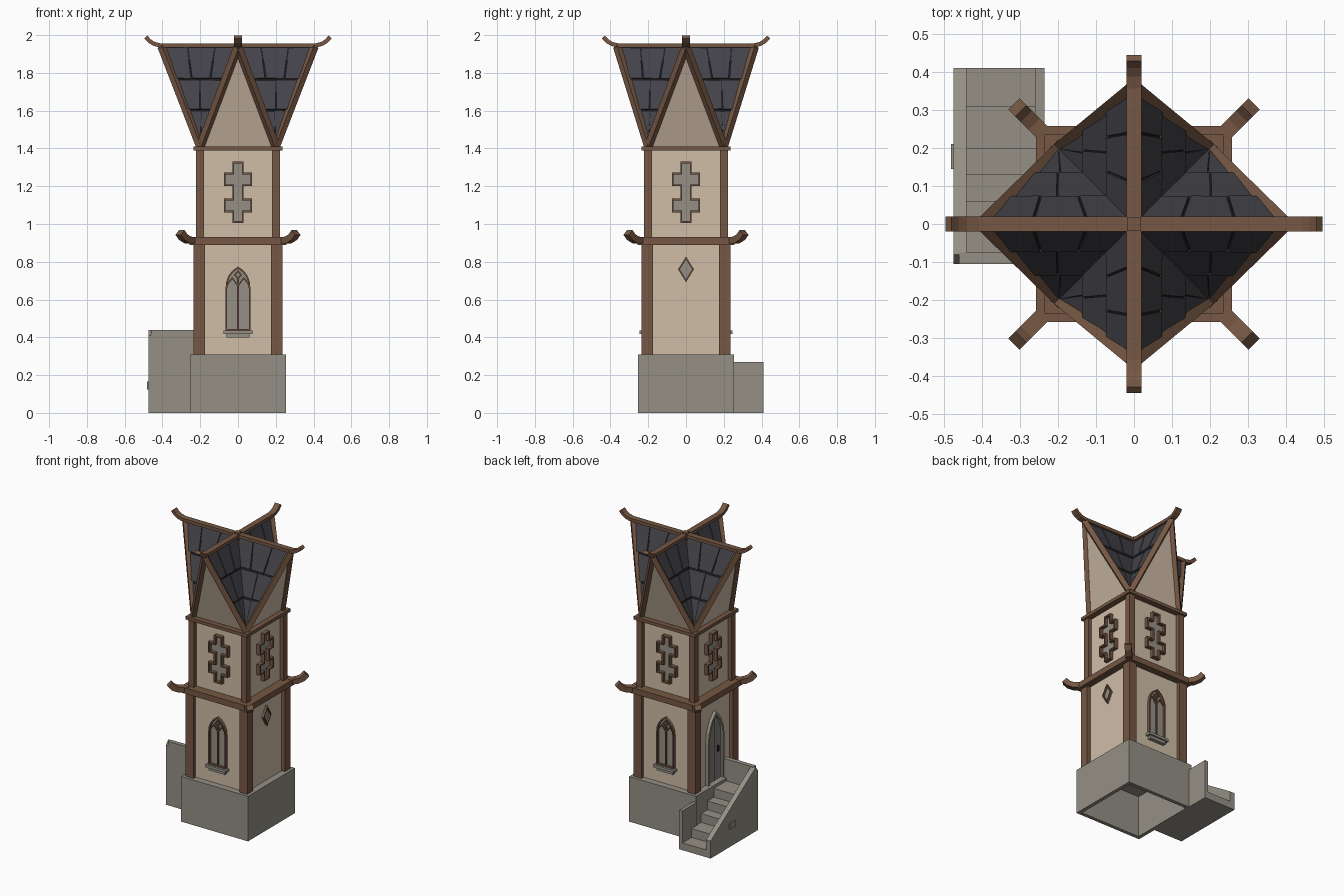
import bpy, bmesh, math, random
from mathutils import Vector, Matrix

if "Cube" in bpy.data.objects:
    bpy.data.objects.remove(bpy.data.objects["Cube"])

random.seed(4)
Z = Vector((0, 0, 1))


def material(name, rgb):
    m = bpy.data.materials.new(name)
    m.diffuse_color = (*rgb, 1)
    m.use_nodes = True
    m.node_tree.nodes["Principled BSDF"].inputs["Base Color"].default_value = m.diffuse_color
    return m


PLASTER = material("cream plaster", (0.63, 0.51, 0.39))
WOOD = material("brown timber", (0.18, 0.095, 0.056))
STONE = material("grey stone", (0.30, 0.28, 0.235))
DOOR = material("door grey", (0.22, 0.215, 0.19))
SLATE = material("dark slate", (0.055, 0.055, 0.066))
SEAM = material("black seam", (0.012, 0.012, 0.014))


def finish(name, bm, *mats):
    bmesh.ops.recalc_face_normals(bm, faces=bm.faces)
    me = bpy.data.meshes.new(name)
    bm.to_mesh(me)
    bm.free()
    ob = bpy.data.objects.new(name, me)
    for m in mats:
        me.materials.append(m)
    bpy.context.collection.objects.link(ob)
    return ob


def box(name, lo, hi, mat):
    bm = bmesh.new()
    lo, hi = Vector(lo), Vector(hi)
    bmesh.ops.create_cube(bm, size=1, matrix=Matrix.Translation((lo + hi) / 2) @ Matrix.Diagonal((*(hi - lo), 1)))
    return finish(name, bm, mat)


def loft(bm, rings, closed=False):
    """Skin equal-sized rings of points; cap the ends, or close into a loop."""
    vs = [[bm.verts.new(p) for p in r] for r in rings]
    n = len(vs[0])
    for a, b in zip(vs, vs[1:] + (vs[:1] if closed else [])):
        for i in range(n):
            bm.faces.new((a[i], a[(i + 1) % n], b[(i + 1) % n], b[i]))
    if not closed:
        bm.faces.new(vs[0])
        bm.faces.new(vs[-1])


def beam(name, pts, width, height, mat=WOOD):
    """Rectangular timber swept along a path."""
    bm, pts, rings = bmesh.new(), [Vector(p) for p in pts], []
    for i, p in enumerate(pts):
        d = (pts[min(i + 1, len(pts) - 1)] - pts[max(i - 1, 0)]).normalized()
        s = d.cross(Z).normalized()
        u = s.cross(d)
        rings.append([p + s * a * width / 2 + u * b * height / 2 for a, b in ((-1, -1), (1, -1), (1, 1), (-1, 1))])
    loft(bm, rings)
    return finish(name, bm, mat)


def on_side(side, u, d, z):
    """Point on a tower face: 0 front, 1 right, 2 back, 3 left."""
    return Matrix.Rotation(side * math.pi / 2, 3, 'Z') @ Vector((u, -d, z))


def plate(name, outline, side, d0, d1, mat):
    bm = bmesh.new()
    loft(bm, [[on_side(side, u, d, z) for u, z in outline] for d in (d0, d1)])
    return finish(name, bm, mat)


def inset(outline, t):
    """Mitred inward offset of a counter-clockwise outline."""
    res, n = [], len(outline)
    for i in range(n):
        a, p, b = (Vector(outline[(i + k) % n]) for k in (-1, 0, 1))
        e, f = (p - a).normalized(), (b - p).normalized()
        n1, n2 = Vector((-e.y, e.x)), Vector((-f.y, f.x))
        res.append(tuple(p + (n1 + n2) * t / (1 + n1.dot(n2))))
    return res


def frame(name, outline, side, d0, d1, t, mat):
    inner = inset(outline, t)
    rings = [[on_side(side, u, d, z) for u, z in o]
             for o, d in ((outline, d0), (outline, d1), (inner, d1), (inner, d0))]
    bm = bmesh.new()
    loft(bm, rings, closed=True)
    return finish(name, bm, mat)


def mirrored(half):
    return half + [(-x, z) for x, z in reversed(half) if x]


# Hollow stone base
bm = bmesh.new()
bmesh.ops.create_cube(bm, size=1, matrix=Matrix.Translation((0, 0, 0.155)) @ Matrix.Diagonal((0.51, 0.51, 0.31, 1)))
bmesh.ops.delete(bm, geom=[f for f in bm.faces if f.normal.z < -0.5], context='FACES')
base = finish("stone_base", bm, STONE)
mod = base.modifiers.new("shell", 'SOLIDIFY')
mod.thickness, mod.offset = 0.035, -1

# Entrance stairs with landing and parapets
for i, (y0, y1, z) in enumerate([(0.31, 0.41, 0.05), (0.2, 0.31, 0.11), (0.13, 0.2, 0.17),
                                 (0.06, 0.13, 0.23), (-0.08, 0.06, 0.29)]):
    box(f"stair_step_{i + 1}", (-0.445, y0, 0), (-0.24, y1, z), STONE)
plate("stair_outer_parapet", [(-0.41, 0), (0.105, 0), (0.105, 0.41), (0.08, 0.44), (-0.41, 0.12)],
      3, 0.44, 0.475, STONE)
box("landing_end_parapet", (-0.46, -0.105, 0), (-0.235, -0.075, 0.44), STONE)
box("stair_inner_parapet", (-0.26, 0.25, 0), (-0.235, 0.41, 0.27), STONE)
box("parapet_brick", (-0.482, 0.145, 0.125), (-0.47, 0.21, 0.165), STONE)

# Plaster storeys, corner posts and ring beams
box("lower_walls", (-0.21, -0.21, 0.3), (0.21, 0.21, 0.9), PLASTER)
box("upper_walls", (-0.195, -0.195, 0.9), (0.195, 0.195, 1.42), PLASTER)
box("lower_ring_beam", (-0.258, -0.258, 0.89), (0.258, 0.258, 0.93), WOOD)
box("upper_ring_beam", (-0.235, -0.235, 1.388), (0.235, 0.235, 1.41), WOOD)
for sx in (-1, 1):
    for sy in (-1, 1):
        s = Vector((sx, sy, 1))
        box("lower_post", s * Vector((0.205, 0.205, 0.6)) - Vector((.03, .03, .295)),
            s * Vector((0.205, 0.205, 0.6)) + Vector((.03, .03, .295)), WOOD)
        box("upper_post", s * Vector((0.201, 0.201, 1.16)) - Vector((.021, .021, .235)),
            s * Vector((0.201, 0.201, 1.16)) + Vector((.021, .021, .235)), WOOD)
        beam("corner_horn", [(sx * r, sy * r, z) for r, z in
                             ((0.21, 0.912), (0.265, 0.915), (0.29, 0.93), (0.307, 0.955))], 0.042, 0.036)

# Double-cross windows on every upper face
cross = mirrored([(.03, 1.005), (.03, 1.062), (.075, 1.062), (.075, 1.135), (.03, 1.135), (.03, 1.2),
                  (.075, 1.2), (.075, 1.273), (.03, 1.273), (.03, 1.33)])
for k in range(4):
    frame("cross_window_frame", cross, k, 0.19, 0.221, 0.01, WOOD)
    plate("cross_window_pane", cross, k, 0.19, 0.198, STONE)

# Lancet windows on the front and back
lancet = mirrored([(.066, .435), (.066, .66), (.062, .695), (.05, .727), (.03, .753), (0, .775)])
gem = [(0, .705), (.022, .73), (0, .757), (-.022, .73)]
for k in (0, 2):
    frame("lancet_frame", lancet, k, 0.2, 0.23, 0.009, WOOD)
    plate("lancet_pane", lancet, k, 0.2, 0.214, STONE)
    frame("lancet_tracery", gem, k, 0.205, 0.224, 0.008, WOOD)
    plate("lancet_mullion", [(-.004, .435), (.004, .435), (.004, .71), (-.004, .71)], k, 0.205, 0.222, WOOD)
    for s in (-1, 1):
        for a, b in (((.004, .67), (.03, .708)), ((.03, .708), (.06, .67))):
            plate("lancet_arch", [(s * a[0], a[1]), (s * b[0], b[1]), (s * b[0], b[1] + .012),
                                  (s * a[0], a[1] + .012)], k, 0.205, 0.222, WOOD)
    plate("sill", mirrored([(.078, .418), (.078, .436)]), k, 0.2, 0.245, STONE)
    plate("sill_support", mirrored([(.062, .398), (.062, .418)]), k, 0.2, 0.234, STONE)

# Diamond window on the right
diamond = [(0, .692), (.042, .76), (0, .828), (-.042, .76)]
frame("diamond_frame", diamond, 1, 0.2, 0.226, 0.008, WOOD)
plate("diamond_pane", diamond, 1, 0.2, 0.214, STONE)

# Pointed door on the left
arch = mirrored([(.088, .29), (.088, .6), (.08, .665), (.05, .735), (0, .79)])
frame("door_frame", arch, 3, 0.2, 0.232, 0.016, STONE)
plate("door_leaf", arch, 3, 0.2, 0.215, DOOR)
plate("door_seam", [(-.002, .3), (.002, .3), (.002, .76), (-.002, .76)], 3, 0.2, 0.216, SEAM)
plate("door_handle", [(.03, .5), (.042, .5), (.042, .54), (.03, .54)], 3, 0.21, 0.224, SEAM)

# Flared cross-gable roof: dark core with plaster gables
peak = Vector((0, 0, 1.935))
corners = [Vector((x, y, 1.41)) for x, y in ((-.2, -.2), (.2, -.2), (.2, .2), (-.2, .2))]
ends = [Vector((x, y, 1.935)) for x, y in ((0, -.365), (.405, 0), (0, .365), (-.405, 0))]
bm = bmesh.new()
p, cv, ev = bm.verts.new(peak), [bm.verts.new(c) for c in corners], [bm.verts.new(e) for e in ends]
bm.faces.new(cv)
for k in range(4):
    a, b, e = cv[k], cv[(k + 1) % 4], ev[k]
    bm.faces.new((a, b, e)).material_index = 1
    bm.faces.new((p, e, a))
    bm.faces.new((p, b, e))
finish("roof_core", bm, SEAM, PLASTER)

# Slate tiles laid in three rows on each roof slope
bm = bmesh.new()
rows = [(0.0, 0.33, (0, 0.3, 0.66, 1)), (0.33, 0.64, (0, 0.5, 1)), (0.64, 0.97, (0, 0.45, 1))]
for k in range(4):
    for c in (corners[k], corners[(k + 1) % 4]):
        e = ends[k]
        nrm = (e - peak).cross(c - peak).normalized()
        nrm *= 1 if nrm.z > 0 else -1
        for t0, t1, us in rows:
            for u0, u1 in zip(us, us[1:]):
                quad = [(t0 + .006, u0 + .008), (t0 + .006, u1 - .008), (t1 - .008, u1 - .012), (t1 - .008, u0 + .012)]
                quad = [(t + random.uniform(0, .008) * (1 if t < t1 - .1 else -1), u) for t, u in quad]
                pts = [peak.lerp(e, u).lerp(c, t) for t, u in quad]
                lift = [.005, .005, .011, .011]
                loft(bm, [pts, [q + nrm * h for q, h in zip(pts, lift)]])
finish("roof_tiles", bm, SLATE)

# Bargeboards along the gable edges
for k in range(4):
    for c in (corners[k], corners[(k + 1) % 4]):
        beam("bargeboard", [c, ends[k] + Vector((0, 0, .005))], 0.028, 0.034)

# Ridge beams with upturned horns, and the centre cap
ridge = [(0.0, 1.945), (-.08, 1.945), (-.045, 1.953), (-.02, 1.968), (0.0, 1.99)]
for name, half, ax in (("ridge_x", 0.488, Vector((1, 0, 0))), ("ridge_y", 0.437, Vector((0, 1, 0)))):
    for s in (-1, 1):
        beam(name, [ax * s * (0 if i == 0 else half + d) + Z * z for i, (d, z) in enumerate(ridge)], 0.04, 0.022)
box("ridge_cap", (-.018, -.018, 1.9), (.018, .018, 1.965), WOOD)
